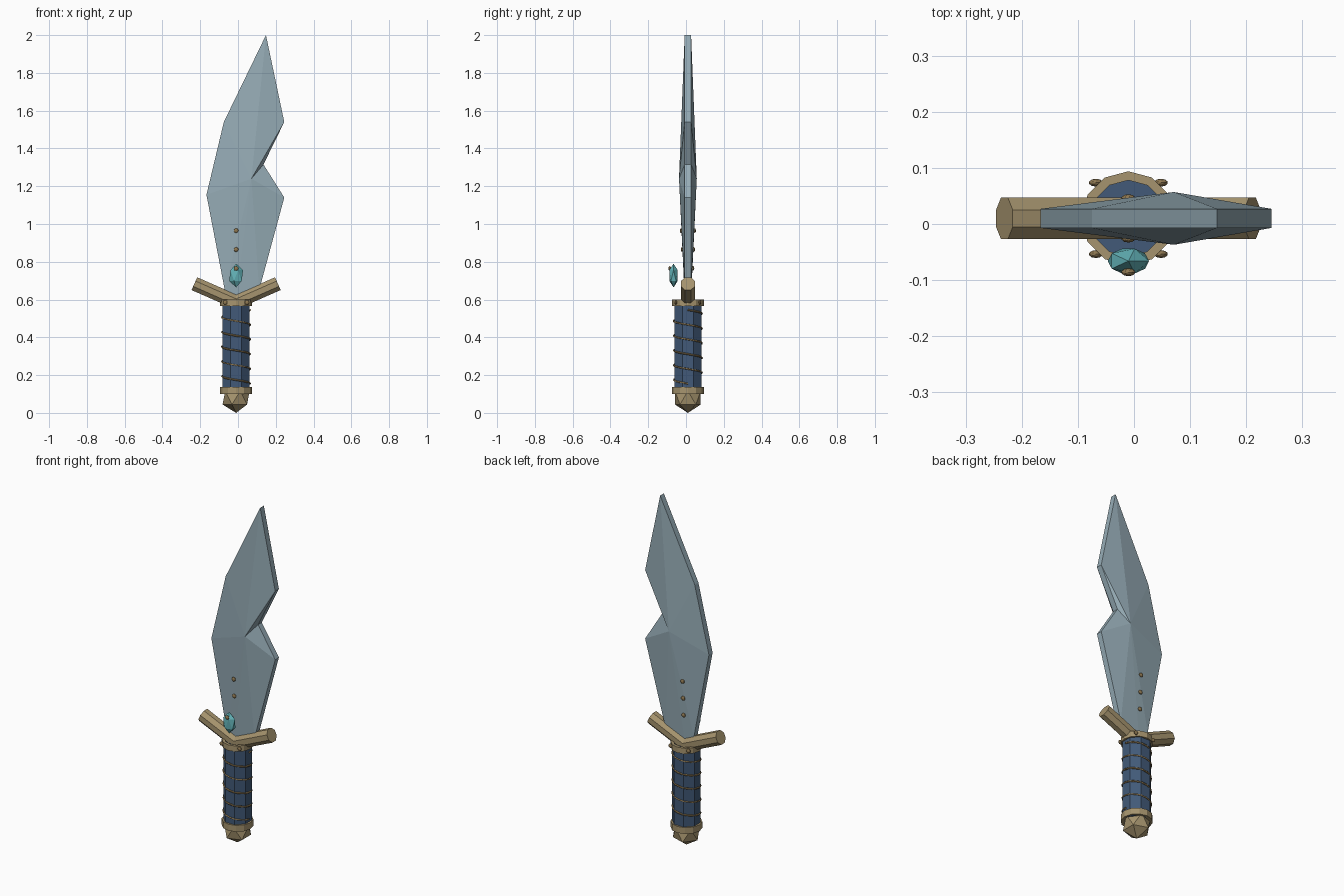
import bpy, bmesh, math
from mathutils import Vector, Matrix

if "Cube" in bpy.data.objects:
    bpy.data.objects.remove(bpy.data.objects["Cube"])

CX, CY = -0.01, 0.01   # axis of the handle


def material(name, rgb):
    m = bpy.data.materials.new(name)
    m.diffuse_color = (*rgb, 1)
    m.use_nodes = True
    m.node_tree.nodes["Principled BSDF"].inputs["Base Color"].default_value = m.diffuse_color
    return m


STEEL = material("pale_steel", (0.305, 0.413, 0.468))
BRASS = material("dull_brass", (0.381, 0.296, 0.156))
BRONZE = material("bronze", (0.275, 0.19, 0.085))
NAVY = material("navy_leather", (0.054, 0.102, 0.188))
TEAL = material("teal_gem", (0.127, 0.456, 0.485))


def finish(name, bm, mat):
    bmesh.ops.recalc_face_normals(bm, faces=bm.faces)
    me = bpy.data.meshes.new(name)
    bm.to_mesh(me)
    bm.free()
    me.materials.append(mat)
    ob = bpy.data.objects.new(name, me)
    bpy.context.collection.objects.link(ob)
    return ob


def ball(name, loc, scale, mat, sub=1):
    bm = bmesh.new()
    bmesh.ops.create_icosphere(bm, subdivisions=sub, radius=1,
                               matrix=Matrix.Translation(loc) @ Matrix.Diagonal((*scale, 1)))
    return finish(name, bm, mat)


def rod(name, a, b, r, sides, mat):
    # faceted cylinder between two points, flats squared to the axes
    a, b = Vector(a), Vector(b)
    bm = bmesh.new()
    rot = (b - a).to_track_quat('Z', 'Y').to_matrix().to_4x4()
    m = Matrix.Translation((a + b) / 2) @ rot @ Matrix.Rotation(math.pi / sides, 4, 'Z')
    bmesh.ops.create_cone(bm, cap_ends=True, segments=sides, radius1=r, radius2=r,
                          depth=(b - a).length, matrix=m)
    return finish(name, bm, mat)


def ring(name, z0, z1, r_in, r_out, sides=12):
    # open collar with a rectangular section
    bm = bmesh.new()
    loops = []
    for r, z in ((r_out, z0), (r_out, z1), (r_in, z1), (r_in, z0)):
        loops.append([bm.verts.new((CX + r * math.cos(2 * math.pi * i / sides),
                                    CY + r * math.sin(2 * math.pi * i / sides), z))
                      for i in range(sides)])
    for k in range(4):
        p, q = loops[k], loops[(k + 1) % 4]
        for i in range(sides):
            j = (i + 1) % sides
            bm.faces.new((p[i], p[j], q[j], q[i]))
    return finish(name, bm, BRASS)


# Blade: notched outline with a raised peak on each side
outline = [(0.148, 2.0), (0.245, 1.54), (0.135, 1.315), (0.245, 1.14), (0.112, 0.65),
           (-0.01, 0.612), (-0.07, 0.65), (-0.167, 1.155), (-0.075, 1.54)]
bm = bmesh.new()
sides = []
for s in (-1, 1):
    rim = [bm.verts.new((x, CY + s * 0.017, z)) for x, z in outline]
    peak = bm.verts.new((0.071, CY + s * 0.047, 1.24))
    for i in range(len(rim)):
        bm.faces.new((rim[i], rim[(i + 1) % len(rim)], peak))
    sides.append(rim)
f, b = sides
for i in range(len(f)):
    j = (i + 1) % len(f)
    bm.faces.new((f[i], f[j], b[j], b[i]))
finish("blade", bm, STEEL)

# Guard arms
for label, s in (("left", -1), ("right", 1)):
    rod("guard_arm_" + label, (CX, CY, 0.587), (CX + s * 0.221, CY, 0.684), 0.04, 8, BRASS)

# Grip, collars and pommel
rod("grip", (CX, CY, 0.10), (CX, CY, 0.585), 0.077, 8, NAVY)
ring("upper_collar", 0.567, 0.6, 0.068, 0.084)
ring("lower_collar", 0.1, 0.137, 0.06, 0.084)
ball("pommel", (CX, CY, 0.08), (0.08, 0.08, 0.08), BRASS)

# Wire wound around the grip
cu = bpy.data.curves.new("grip_wire", 'CURVE')
cu.dimensions = '3D'
cu.bevel_depth = 0.005
cu.bevel_resolution = 0
cu.use_fill_caps = True
n, turns = 100, 5
sp = cu.splines.new('POLY')
sp.points.add(n)
for i, p in enumerate(sp.points):
    a = 2 * math.pi * turns * i / n
    p.co = (CX + 0.075 * math.cos(a), CY + 0.075 * math.sin(a), 0.545 - 0.39 * i / n, 1)
cu.materials.append(BRONZE)
bpy.context.collection.objects.link(bpy.data.objects.new("grip_wire", cu))

# Studs on both blade faces; the lowest front one sits on the gem
STUD = (0.0125, 0.007, 0.0125)
for z, h in ((0.965, 0.036), (0.865, 0.031), (0.765, 0.027)):
    front = CY - h if z > 0.8 else -0.086
    ball("blade_stud_front", (CX, front, z), STUD, BRONZE, 2)
    ball("blade_stud_back", (CX, CY + h, z), STUD, BRONZE, 2)

# Studs around the upper collar
for k in range(4):
    a = math.pi / 4 + k * math.pi / 2
    ball("collar_stud", (CX + 0.082 * math.cos(a) , CY + 0.09 * math.sin(a), 0.585),
         STUD, BRONZE, 2)

# Gem
ball("gem", (CX, -0.066, 0.727), (0.041, 0.026, 0.063), TEAL)
